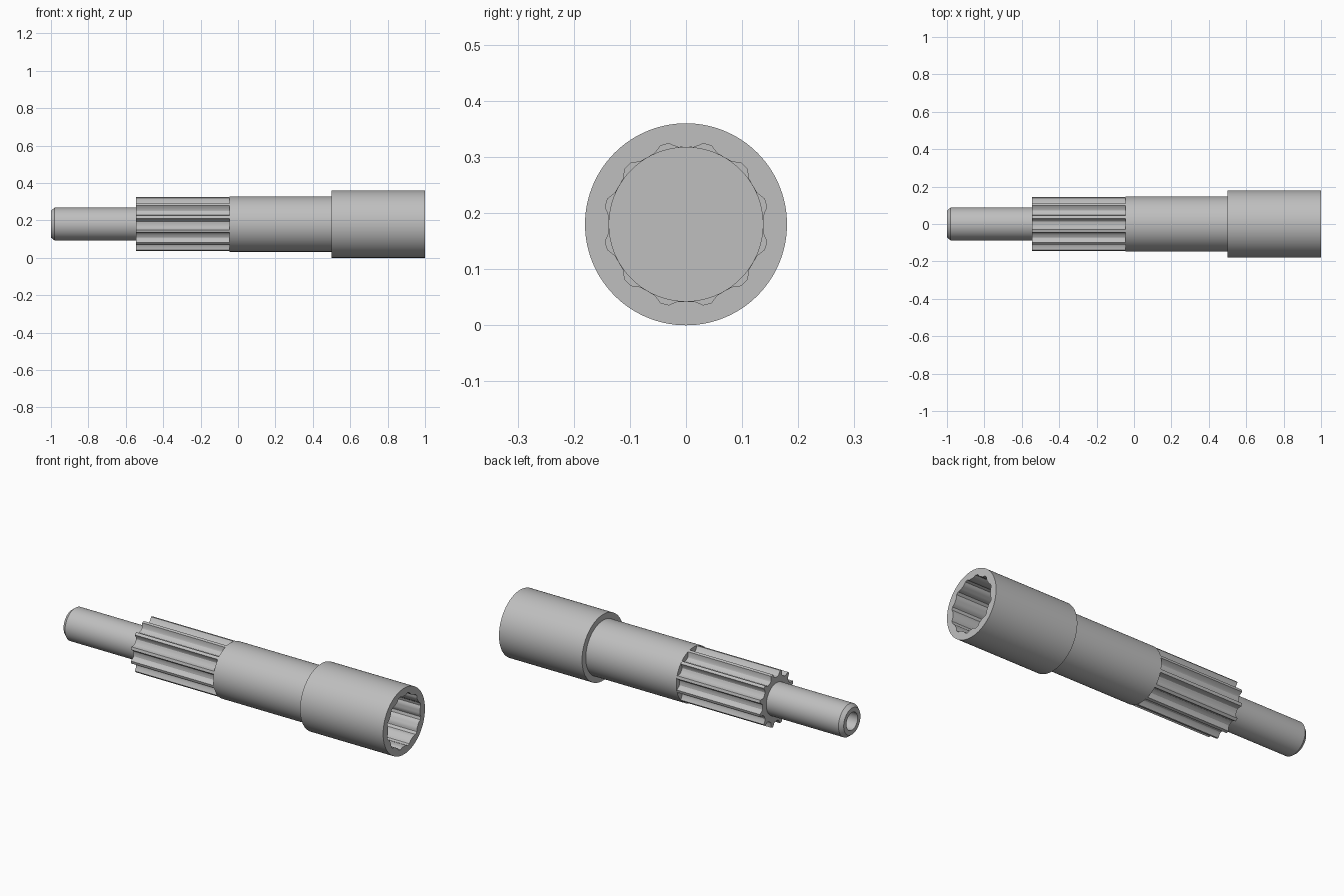
import bpy, bmesh, math

cube = bpy.data.objects.get("Cube")
if cube:
    bpy.data.objects.remove(cube, do_unlink=True)

STEP = 3                      # degrees between ring points
AXIS_Z = 0.18                 # height of the shaft axis

steel = bpy.data.materials.new("brushed grey steel")
steel.use_nodes = True
GREY = (0.52, 0.52, 0.52, 1)
steel.diffuse_color = GREY
steel.node_tree.nodes["Principled BSDF"].inputs["Base Color"].default_value = GREY

# Tooth profiles: radius for each step away from the middle of a tooth
SPLINE = (0.147, 0.147, 0.127, 0.121, 0.12, 0.119)
GROOVE = (0.147, 0.147, 0.142, 0.138, 0.1375, 0.137)


def ring(bm, x, shape):
    """Ring of points about the x axis; shape is a radius or a tooth profile."""
    points = []
    for deg in range(0, 360, STEP):
        offset = abs(deg % 30 - 15) // STEP
        r = shape[offset] if isinstance(shape, tuple) else shape
        a = math.radians(deg)
        points.append(bm.verts.new((x, r * math.cos(a), AXIS_Z + r * math.sin(a))))
    return points


def lathe(name, sections, cap_start=False, cap_end=False):
    bm = bmesh.new()
    rings = [ring(bm, x, shape) for x, shape in sections]
    for a, b in zip(rings, rings[1:]):
        for j in range(len(a)):
            k = (j + 1) % len(a)
            bm.faces.new((a[j], a[k], b[k], b[j]))
    if cap_start:
        bm.faces.new(rings[0][::-1])
    if cap_end:
        bm.faces.new(rings[-1])
    mesh = bpy.data.meshes.new(name)
    bm.to_mesh(mesh)
    bm.free()
    mesh.materials.append(steel)
    obj = bpy.data.objects.new(name, mesh)
    bpy.context.collection.objects.link(obj)
    bpy.ops.object.select_all(action="DESELECT")
    obj.select_set(True)
    bpy.context.view_layer.objects.active = obj
    bpy.ops.object.shade_smooth_by_angle(angle=math.radians(25))


# Narrow pilot end with a centre hole and chamfered rim
lathe("pilot_end", [(-0.8, 0.048), (-1, 0.048), (-1, 0.072),
                    (-0.98, 0.088), (-0.545, 0.088)], cap_start=True)

# Twelve-tooth outer spline, with its end faces
lathe("outer_spline", [(-0.545, 0.088), (-0.545, SPLINE),
                       (-0.045, SPLINE), (-0.045, 0.148)])

# Plain middle shaft
lathe("middle_shaft", [(-0.045, 0.148), (0.5, 0.148)])

# Wide socket with a grooved bore
lathe("splined_socket", [(0.5, 0.148), (0.5, 0.18), (1, 0.18), (1, GROOVE),
                         (0.55, GROOVE), (0.55, 0.137), (0.5, 0.137)], cap_end=True)
